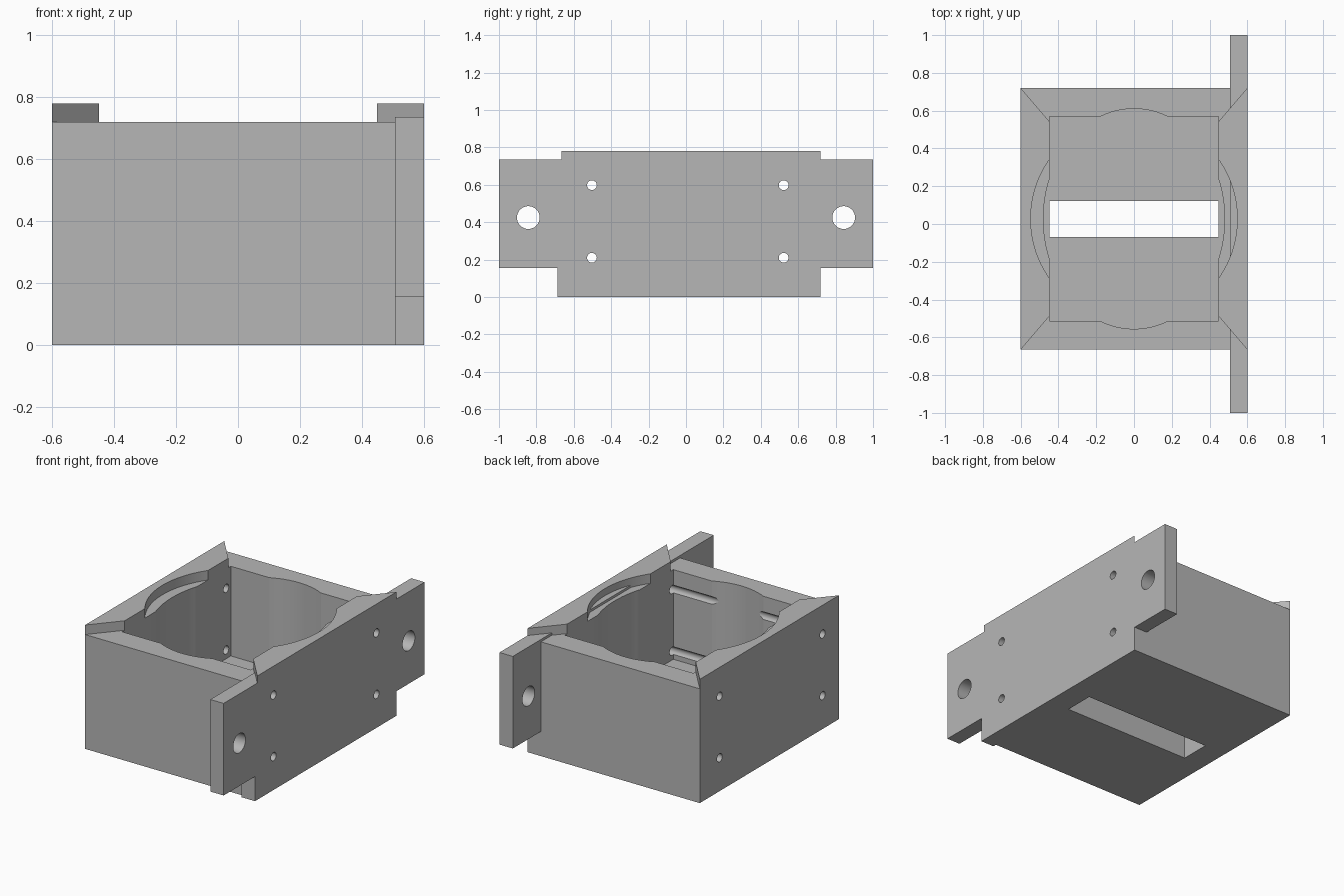
import bpy
import bmesh
import math
from mathutils import Matrix, Vector

if "Cube" in bpy.data.objects:
    bpy.data.objects.remove(bpy.data.objects["Cube"], do_unlink=True)

grey = bpy.data.materials.new("plain grey")
grey.use_nodes = True
grey.diffuse_color = (0.47, 0.47, 0.47, 1)
grey.node_tree.nodes["Principled BSDF"].inputs["Base Color"].default_value = grey.diffuse_color

HALF_X, FRONT, BACK, TOP = 0.6, -0.665, 0.72, 0.72
MID_Y = (FRONT + BACK) / 2
INNER_X, FLOOR = 0.448, 0.155
PLATE_X = 0.507


def finish(name, bm):
    bmesh.ops.recalc_face_normals(bm, faces=bm.faces)
    mesh = bpy.data.meshes.new(name)
    bm.to_mesh(mesh)
    bm.free()
    mesh.materials.append(grey)
    obj = bpy.data.objects.new(name, mesh)
    bpy.context.scene.collection.objects.link(obj)
    return obj


def prism(name, points, offset):
    """Extrude a closed 3D outline along an offset."""
    bm = bmesh.new()
    face = bm.faces.new([bm.verts.new(p) for p in points])
    moved = bmesh.ops.extrude_face_region(bm, geom=[face])["geom"]
    verts = [v for v in moved if isinstance(v, bmesh.types.BMVert)]
    bmesh.ops.translate(bm, verts=verts, vec=Vector(offset))
    return finish(name, bm)


def box(name, x, y, z):
    outline = [(x[0], y[0], z[0]), (x[1], y[0], z[0]), (x[1], y[1], z[0]), (x[0], y[1], z[0])]
    return prism(name, outline, (0, 0, z[1] - z[0]))


def oval(name, rx, ry, z0, z1, steps=96):
    angles = [2 * math.pi * i / steps for i in range(steps)]
    outline = [(rx * math.cos(a), MID_Y + ry * math.sin(a), z0) for a in angles]
    return prism(name, outline, (0, 0, z1 - z0))


def drill(name, y, z, radius):
    """Long cylinder along x, used to cut a hole."""
    bm = bmesh.new()
    place = Matrix.Translation((0, y, z)) @ Matrix.Rotation(math.pi / 2, 4, "Y")
    bmesh.ops.create_cone(bm, cap_ends=True, segments=32, radius1=radius,
                          radius2=radius, depth=2, matrix=place)
    return finish(name, bm)


def combine(target, tool, operation):
    tool.hide_render = True
    mod = target.modifiers.new(tool.name, "BOOLEAN")
    mod.operation, mod.solver, mod.object = operation, "EXACT", tool
    bpy.context.view_layer.update()
    graph = bpy.context.evaluated_depsgraph_get()
    mesh = bpy.data.meshes.new_from_object(target.evaluated_get(graph))
    target.modifiers.clear()
    target.data = mesh
    bpy.data.objects.remove(tool, do_unlink=True)


# Open housing with a rectangular pocket widened by an oval bore
housing = box("mounting_housing", (-HALF_X, HALF_X), (FRONT, BACK), (0, TOP))
combine(housing, box("pocket", (-INNER_X, INNER_X), (-0.513, 0.568), (FLOOR, 1)), "DIFFERENCE")
combine(housing, oval("bore", 0.48, 0.583, FLOOR, 1), "DIFFERENCE")
combine(housing, box("bottom_slot", (-INNER_X, INNER_X), (-0.068, 0.122), (-1, 0.5)), "DIFFERENCE")

# Raised mitred rims on the two sides, each with a round recess
for name, side in (("left_rim", 1), ("right_rim", -1)):
    outline = [(side * HALF_X, FRONT, TOP), (side * HALF_X, BACK, TOP),
               (side * INNER_X, 0.543, TOP), (side * INNER_X, -0.488, TOP)]
    rim = prism(name, outline, (0, 0, 0.06))
    combine(rim, oval("recess", 0.547, 0.547, 0.6, 1), "DIFFERENCE")
    combine(housing, rim, "UNION")

# Mounting plate with ears and a short lower lip at the front
plate = box("mounting_plate", (PLATE_X, HALF_X), (-1, 1), (FLOOR, 0.735))
combine(housing, plate, "UNION")
lip = box("lower_lip", (PLATE_X, HALF_X), (-0.688, -0.6), (0, 0.2))
combine(housing, lip, "UNION")

# Screw holes through both sides and large holes in the ears
for y in (-0.503, 0.522):
    for z in (0.21, 0.598):
        combine(housing, drill("screw_hole", y, z, 0.026), "DIFFERENCE")
for y in (-0.843, 0.843):
    combine(housing, drill("ear_hole", y, 0.425, 0.061), "DIFFERENCE")

bpy.ops.object.select_all(action="DESELECT")
bpy.context.view_layer.objects.active = housing
housing.select_set(True)
bpy.ops.object.shade_smooth_by_angle(angle=math.radians(20))
